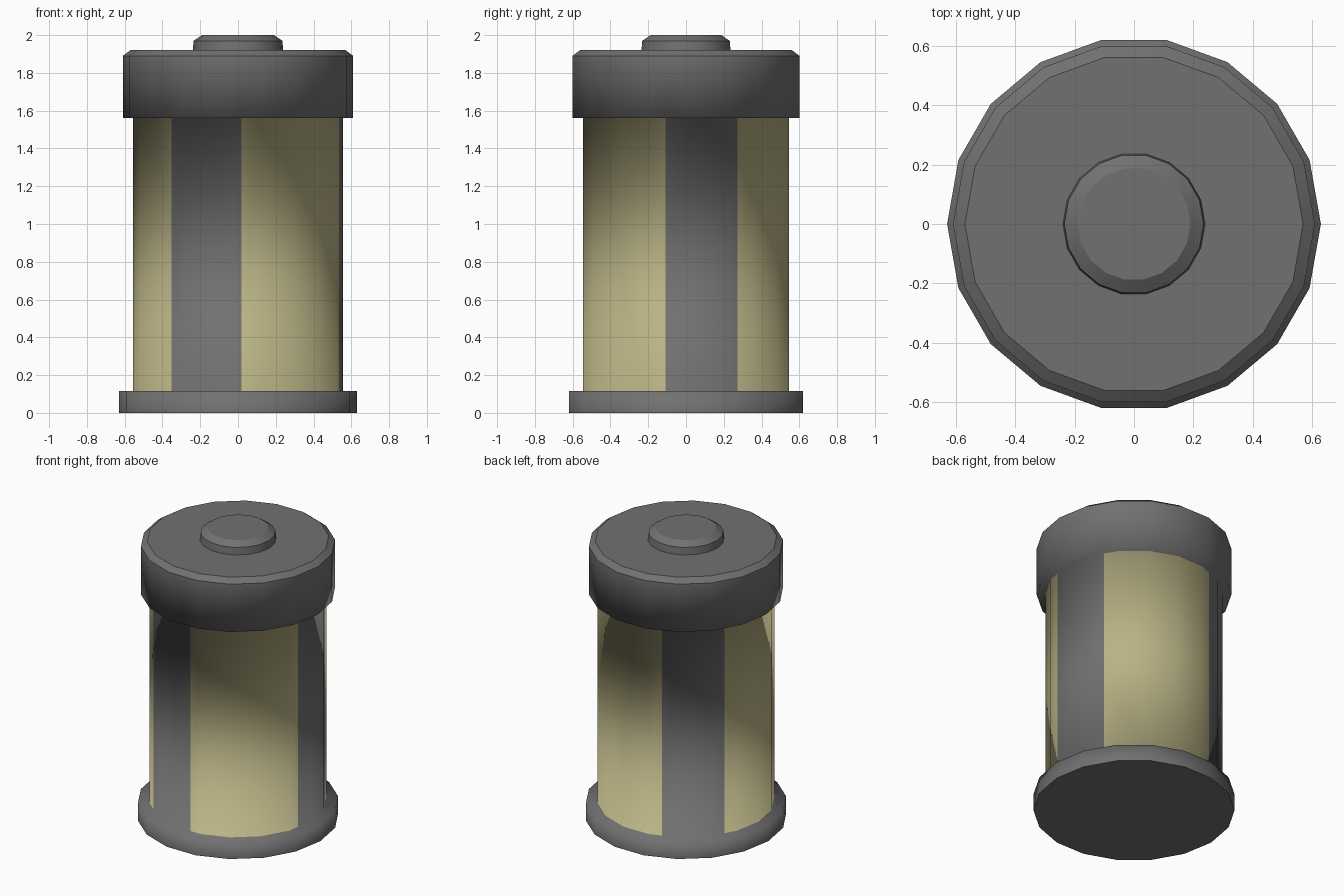
import bpy, bmesh, math

if "Cube" in bpy.data.objects:
    bpy.data.objects.remove(bpy.data.objects["Cube"])

SIDES = 18
STEP = 360 / SIDES
# start and end angle of the three dark stripes
STRIPES = [(-130, -88), (-11.5, 30), (109, 151)]


def material(name, rgb):
    m = bpy.data.materials.new(name)
    m.diffuse_color = (*rgb, 1)
    m.use_nodes = True
    m.node_tree.nodes["Principled BSDF"].inputs["Base Color"].default_value = m.diffuse_color
    return m


grey = material("dark grey", (0.165, 0.165, 0.165))
tan = material("pale khaki", (0.49, 0.45, 0.235))


def ring_point(angle, r, z):
    """Point on the 18-sided outline at this angle."""
    off = (angle % STEP) - STEP / 2
    k = r * math.cos(math.radians(STEP / 2)) / math.cos(math.radians(off))
    a = math.radians(angle)
    return (k * math.cos(a), k * math.sin(a), z)


def lathe(name, profile, angles, sharp_rings, face_material):
    """Spin a (radius, z) profile; close both ends; mark chosen rings sharp."""
    bm = bmesh.new()
    rings = [[bm.verts.new(ring_point(a, r, z)) for a in angles] for r, z in profile]
    n = len(angles)
    for k in range(len(rings) - 1):
        lo, hi = rings[k], rings[k + 1]
        for i in range(n):
            j = (i + 1) % n
            f = bm.faces.new((lo[i], lo[j], hi[j], hi[i]))
            mid = (angles[i] + (angles[j] if j else angles[0] + 360)) / 2
            f.material_index = face_material(k, mid)
            f.smooth = True
    bm.faces.new(rings[0][::-1])
    bm.faces.new(rings[-1])
    for k in sharp_rings:
        for i in range(n):
            bm.edges.get((rings[k][i], rings[k][(i + 1) % n])).smooth = False
    me = bpy.data.meshes.new(name)
    bm.to_mesh(me)
    bm.free()
    me.materials.append(grey)
    me.materials.append(tan)
    ob = bpy.data.objects.new(name, me)
    bpy.context.collection.objects.link(ob)
    return ob


def in_stripe(angle):
    return any((angle - a) % 360 < b - a for a, b in STRIPES)


# canister: base flange, striped wall and overhanging lid in one soft-shaded shell
WALL = 2
canister_profile = [(0.63, 0), (0.63, 0.115), (0.555, 0.115), (0.555, 1.56),
                    (0.61, 1.56), (0.61, 1.89), (0.57, 1.92)]
plain = [i * STEP for i in range(SIDES)]
cuts = [a % 360 for pair in STRIPES for a in pair]
lathe("canister", canister_profile, sorted(set(plain + cuts)), [0, 5, 6],
      lambda k, a: 1 if k == WALL and not in_stripe(a) else 0)

# top button
lathe("top_button", [(0.24, 1.915), (0.235, 1.97), (0.19, 2.0)], plain, [0, 1, 2],
      lambda k, a: 0)
